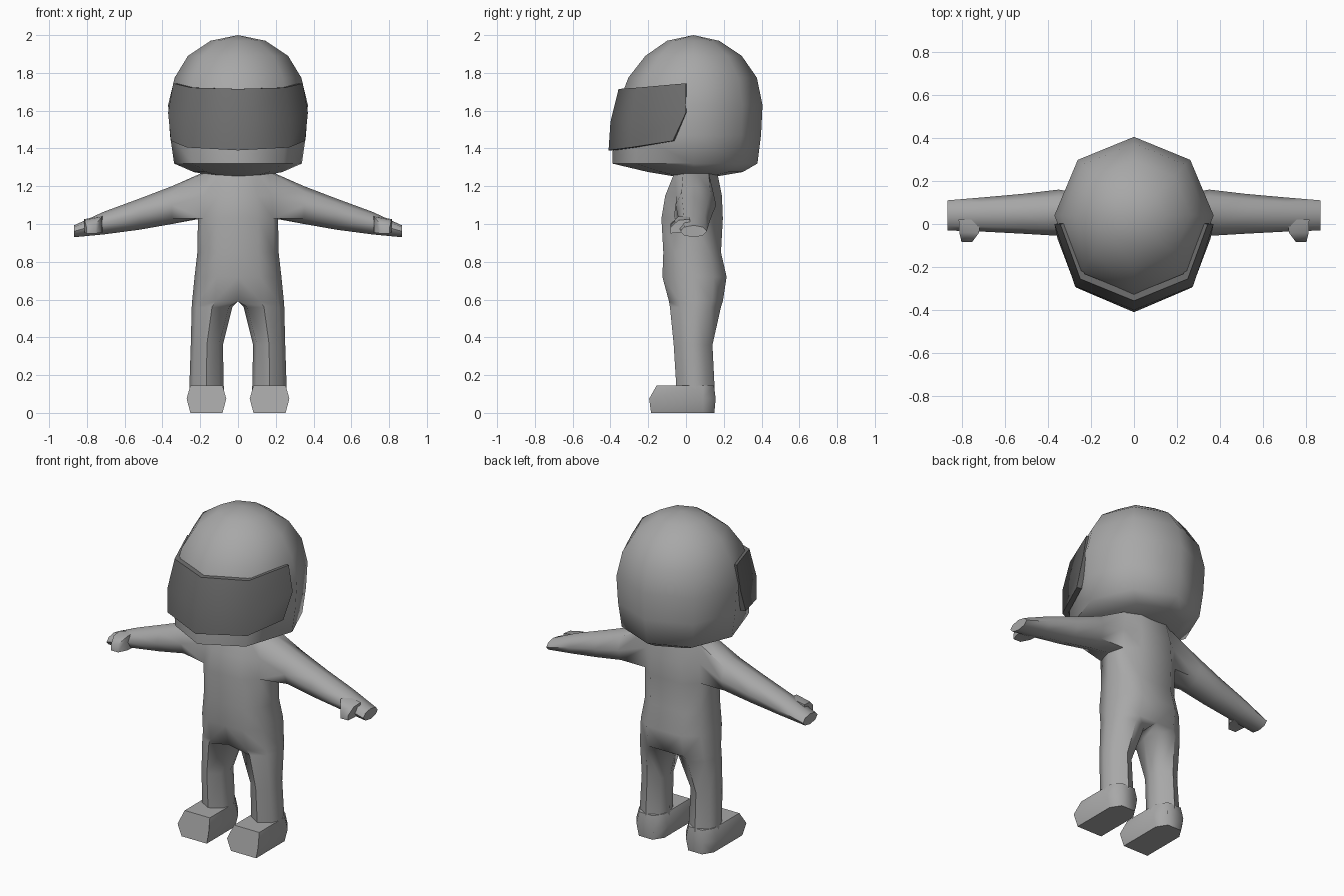
import bpy
import bmesh
from math import cos, sin, pi

default_cube = bpy.data.objects.get("Cube")
if default_cube:
    bpy.data.objects.remove(default_cube, do_unlink=True)


def make_material(name, value):
    mat = bpy.data.materials.new(name)
    mat.use_nodes = True
    color = (value, value, value, 1)
    mat.diffuse_color = color
    mat.node_tree.nodes["Principled BSDF"].inputs["Base Color"].default_value = color
    return mat


suit_grey = make_material("suit grey", 0.39)
visor_grey = make_material("dark visor grey", 0.16)


def bridge(bm, first, second):
    """Join two closed rings of vertices with quads."""
    count = len(first)
    for i in range(count):
        j = (i + 1) % count
        bm.faces.new((first[i], first[j], second[j], second[i]))


def loft(bm, rings, cap_start=True, cap_end=True):
    """Skin a list of point rings and return the vertex rings."""
    rows = [[bm.verts.new(p) for p in ring] for ring in rings]
    for first, second in zip(rows, rows[1:]):
        bridge(bm, first, second)
    if cap_start:
        bm.faces.new(rows[0])
    if cap_end:
        bm.faces.new(rows[-1])
    return rows


def finish(bm, name, mat, mirrored=True):
    """Turn the bmesh into a smooth shaded object, mirrored across x."""
    bmesh.ops.remove_doubles(bm, verts=bm.verts, dist=0.0005)
    bmesh.ops.recalc_face_normals(bm, faces=bm.faces)
    mesh = bpy.data.meshes.new(name)
    bm.to_mesh(mesh)
    bm.free()
    mesh.materials.append(mat)
    obj = bpy.data.objects.new(name, mesh)
    bpy.context.collection.objects.link(obj)
    bpy.ops.object.select_all(action="DESELECT")
    obj.select_set(True)
    bpy.context.view_layer.objects.active = obj
    bpy.ops.object.shade_smooth_by_angle(angle=pi / 3)
    if mirrored:
        mirror = obj.modifiers.new("mirror", "MIRROR")
        mirror.use_clip = True
        mirror.merge_threshold = 0.001
    return obj


# Torso and leg: half of the body as one loft, split at the crotch
def body_ring(z, inner, outer, front, back, chamfer):
    w, d = outer - inner, back - front
    middle = (front + back) / 2
    corner = inner + 0.88 * w
    edge = inner + 0.6 * chamfer * w
    return [
        (edge, front + chamfer * d, z),
        (inner + 0.5 * w, front, z),
        (corner, front + 0.2 * d, z),
        (outer, middle, z),
        (corner, back - 0.2 * d, z),
        (inner + 0.5 * w, back, z),
        (edge, back - chamfer * d, z),
        (inner, middle, z),
    ]


body_sections = [
    (1.275, 0, 0.18, -0.06, 0.165, 0),
    (1.15, 0, 0.205, -0.11, 0.19, 0),
    (1.03, 0, 0.212, -0.13, 0.195, 0),
    (0.85, 0, 0.215, -0.12, 0.185, 0),
    (0.72, 0, 0.23, -0.125, 0.215, 0),
    (0.59, 0, 0.243, -0.09, 0.195, 0),
    (0.56, 0.03, 0.245, -0.085, 0.185, 0.15),
    (0.36, 0.08, 0.25, -0.065, 0.14, 0.2),
    (0.12, 0.075, 0.258, -0.05, 0.152, 0.2),
]
bm = bmesh.new()
rows = loft(bm, [body_ring(*s) for s in body_sections])

# Open the mirror plane and the shoulder
centre_faces = [f for f in bm.faces if all(abs(v.co.x) < 0.001 for v in f.verts)]
shoulder_verts = {v for row in rows[:3] for v in row[2:5]}
shoulder_faces = [f for f in bm.faces if all(v in shoulder_verts for v in f.verts)]
bmesh.ops.delete(bm, geom=centre_faces + shoulder_faces, context="FACES_ONLY")

# Arm: grown from the shoulder opening, ending in a flat mitten
top, mid, low = rows[:3]
socket = [top[2], top[3], top[4], mid[4], low[4], low[3], low[2], mid[2]]


def arm_ring(x, front, back, bottom, peak):
    ring = []
    for i in range(8):
        a = pi * (3 - i) / 4
        y = (front + back) / 2 + cos(a) * (back - front) / 2
        z = (bottom + peak) / 2 + sin(a) * (peak - bottom) / 2
        ring.append((x, y, z))
    return ring


arm_rows = loft(bm, [
    arm_ring(0.35, -0.055, 0.16, 1.0, 1.2),
    arm_ring(0.52, -0.045, 0.14, 0.97, 1.135),
    arm_ring(0.71, -0.035, 0.123, 0.945, 1.065),
    arm_ring(0.868, -0.03, 0.11, 0.93, 0.993),
], cap_start=False)
bridge(bm, socket, arm_rows[0])
for edge in [e for e in bm.edges if not e.link_faces]:
    bm.edges.remove(edge)
for vert in [v for v in bm.verts if not v.link_edges]:
    bm.verts.remove(vert)
finish(bm, "body", suit_grey)


# Thumb: tapered block on the front of the hand
def thumb_ring(y, left, right, bottom, peak):
    return [(left, y, bottom), (right, y, bottom), (right, y, peak - 0.02), (left, y, peak)]


bm = bmesh.new()
loft(bm, [
    thumb_ring(0.02, 0.715, 0.815, 0.955, 1.045),
    thumb_ring(-0.04, 0.72, 0.812, 0.955, 1.04),
    thumb_ring(-0.083, 0.752, 0.802, 0.95, 1.0),
])
finish(bm, "thumbs", suit_grey)


# Shoe: six sided section running from heel to toe
def shoe_ring(y_top, y_mid, y_low, width):
    levels = [(0.146, y_top, 0.085), (0.075, y_mid, 0.105), (0, y_low, 0.085)]
    right = [(0.167 + width * half, y, z) for z, y, half in levels]
    left = [(0.167 - width * half, y, z) for z, y, half in levels]
    return right + left[::-1]


bm = bmesh.new()
loft(bm, [
    shoe_ring(0.148, 0.157, 0.15, 0.55),
    shoe_ring(0.09, 0.09, 0.09, 1),
    shoe_ring(-0.155, -0.195, -0.185, 1),
])
finish(bm, "shoes", suit_grey)


# Helmet: eight sided dome with a longer front at the chin
def helmet_ring(z, width, front, back, centre=0.04):
    ring = []
    for i in range(8):
        a = i * pi / 4
        depth = back - centre if sin(a) > 0 else centre - front
        ring.append((width * cos(a), centre + depth * sin(a), z))
    return ring


bm = bmesh.new()
loft(bm, [
    helmet_ring(2, 0, 0.04, 0.04),
    helmet_ring(1.97, 0.145, -0.1, 0.175),
    helmet_ring(1.89, 0.265, -0.215, 0.295),
    helmet_ring(1.775, 0.335, -0.305, 0.375),
    helmet_ring(1.63, 0.37, -0.36, 0.405),
    helmet_ring(1.47, 0.36, -0.385, 0.397),
    helmet_ring(1.32, 0.338, -0.39, 0.378),
    helmet_ring(1.275, 0.235, -0.2, 0.3),
    helmet_ring(1.25, 0.1, -0.05, 0.15),
], cap_start=False)
finish(bm, "helmet", suit_grey, mirrored=False)


# Visor: raised wraparound shield, three columns per side
def visor_ring(*outer):
    inner = [(x * 0.92, 0.04 + (y - 0.04) * 0.92, z) for x, y, z in outer]
    return list(outer) + inner[::-1]


bm = bmesh.new()
loft(bm, [
    visor_ring((0.343, 0, 1.745), (0.37, 0, 1.59), (0.355, -0.07, 1.44)),
    visor_ring((0.25, -0.255, 1.722), (0.275, -0.288, 1.55), (0.27, -0.295, 1.405)),
    visor_ring((0, -0.357, 1.715), (0, -0.4, 1.54), (0, -0.41, 1.39)),
], cap_end=False)
finish(bm, "visor", visor_grey)
